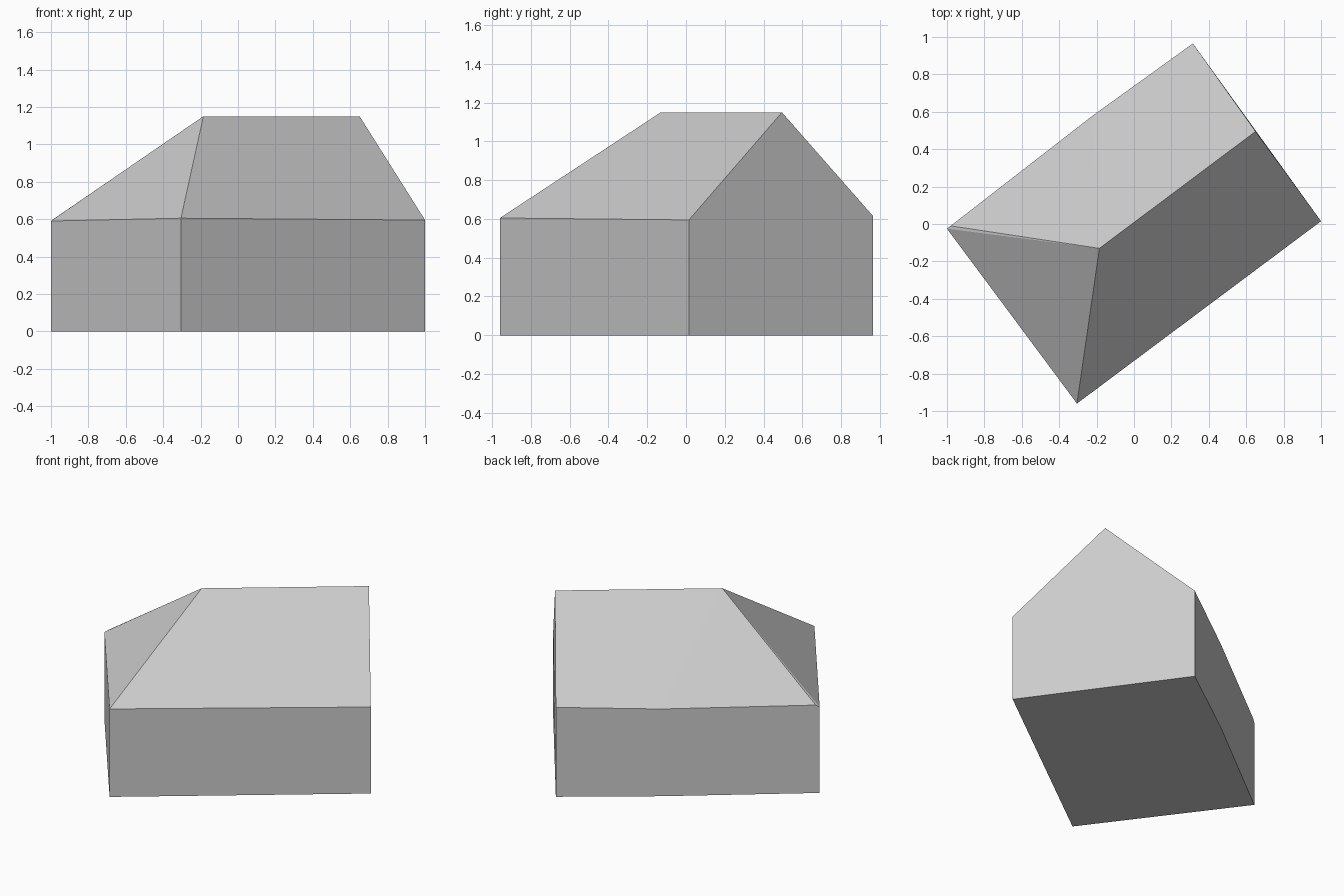
import bpy
import bmesh

cube = bpy.data.objects.get("Cube")
if cube:
    bpy.data.objects.remove(cube, do_unlink=True)

# One plain grey for the whole building
grey = bpy.data.materials.new("light_grey")
grey.use_nodes = True
colour = (0.6, 0.6, 0.6, 1)
grey.diffuse_color = colour
grey.node_tree.nodes["Principled BSDF"].inputs["Base Color"].default_value = colour

# Eave outline, anticlockwise: west, front, east, back, bend in back wall, hip foot
eaves = [(-1, -0.025, 0.59), (-0.305, -0.96, 0.605), (1, 0.015, 0.595),
         (0.315, 0.965, 0.615), (-0.22, 0.58, 0.6), (-0.98, -0.01, 0.605)]
ridge = [(-0.185, -0.13, 1.15), (0.65, 0.495, 1.15)]

bm = bmesh.new()
base = [bm.verts.new((x, y, 0)) for x, y, z in eaves]
top = [bm.verts.new(p) for p in eaves]
hip_peak, gable_peak = [bm.verts.new(p) for p in ridge]
west, front, east, back, bend, foot = top

# Floor and walls; the east wall rises into the gable
bm.faces.new(base[::-1])
count = len(base)
for i in range(count):
    j = (i + 1) % count
    wall = [base[i], base[j], top[j], top[i]]
    if top[i] is east:
        wall.insert(3, gable_peak)
    bm.faces.new(wall)

# Roof: hipped west end, front slope, back slope
for face in ((west, front, hip_peak), (foot, west, hip_peak),
             (front, east, gable_peak, hip_peak),
             (back, bend, hip_peak, gable_peak), (bend, foot, hip_peak)):
    bm.faces.new(face)
bmesh.ops.recalc_face_normals(bm, faces=bm.faces)

mesh = bpy.data.meshes.new("house")
bm.to_mesh(mesh)
bm.free()
mesh.materials.append(grey)
house = bpy.data.objects.new("house", mesh)
bpy.context.collection.objects.link(house)
